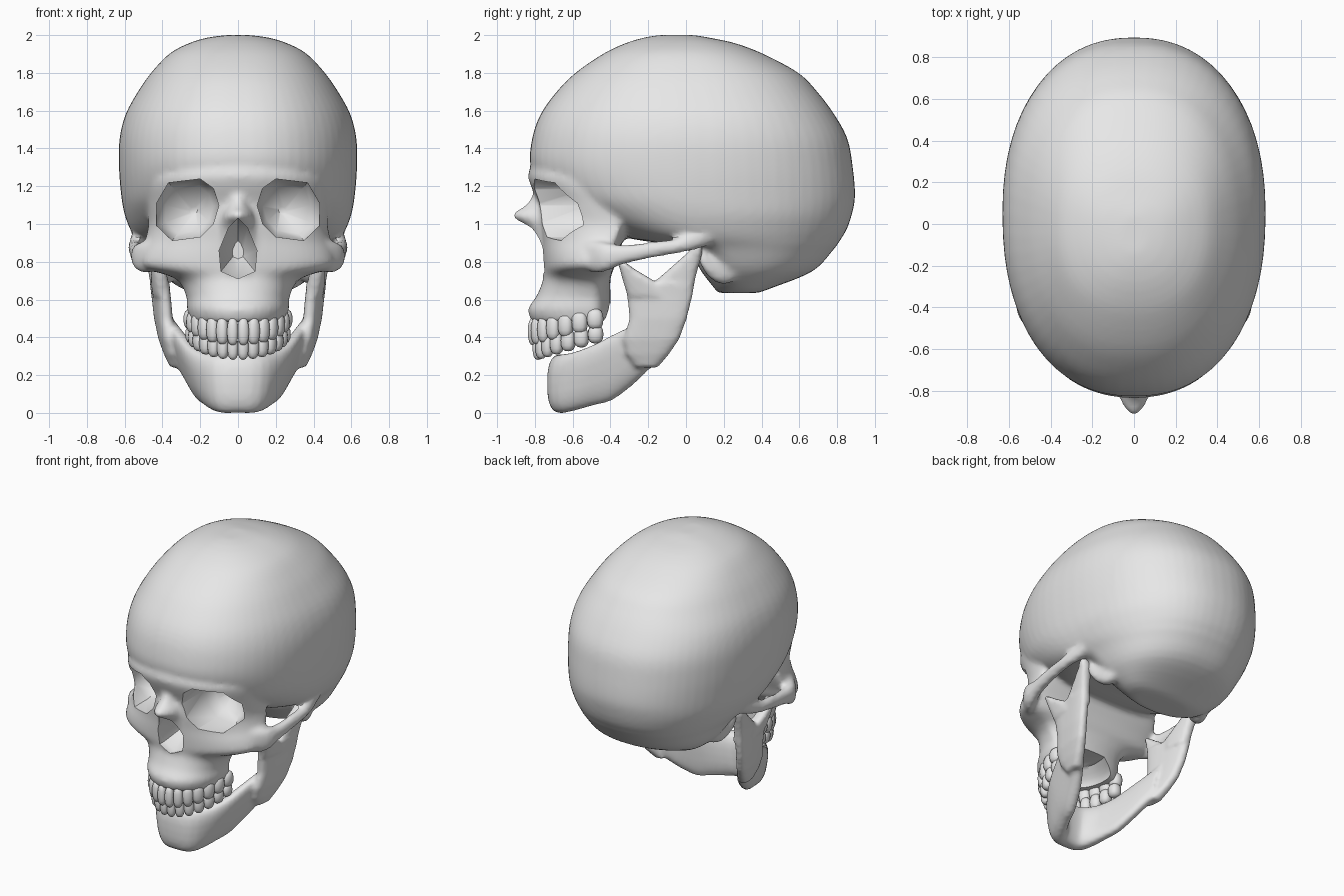
import bpy
import bmesh
from math import sin, cos, pi, radians, copysign
from mathutils import Vector

cube = bpy.data.objects.get("Cube")
if cube:
    bpy.data.objects.remove(cube)

bone = bpy.data.materials.new("bone_grey")
bone.use_nodes = True
bone.diffuse_color = (0.8, 0.8, 0.8, 1)
bone.node_tree.nodes["Principled BSDF"].inputs["Base Color"].default_value = (0.8, 0.8, 0.8, 1)


def spow(v, e):
    return copysign(abs(v) ** e, v)


def oval(p, n):
    """Unit superellipse; p = 2 is round, larger is boxier."""
    angles = [2 * pi * i / n for i in range(n)]
    return [(spow(cos(a), 2 / p), spow(sin(a), 2 / p)) for a in angles]


def spline(rows, steps=4):
    """Smooth curve through rows of numbers."""
    out = []
    for i in range(len(rows) - 1):
        a, b, c, d = (Vector(rows[min(max(k, 0), len(rows) - 1)]) for k in range(i - 1, i + 3))
        for k in range(steps):
            u = k / steps
            out.append(b + (c - a) * u / 2 + (a - b * 2.5 + c * 2 - d / 2) * u ** 2
                       + ((b - c) * 1.5 + (d - a) / 2) * u ** 3)
    return out + [Vector(rows[-1])]


def loft(bm, rings):
    loops = [[bm.verts.new(p) for p in r] for r in rings]
    n = len(loops[0])
    faces = [bm.faces.new(loops[0]), bm.faces.new(loops[-1])]
    for a, b in zip(loops, loops[1:]):
        for i in range(n):
            j = (i + 1) % n
            faces.append(bm.faces.new((a[i], a[j], b[j], b[i])))
    bmesh.ops.recalc_face_normals(bm, faces=faces)


def stack(bm, levels, p):
    """Loft of level slices: height, half width, front, widest and back y."""
    rings = []
    for z, w, front, mid, back in spline(levels):
        rings.append([(w * c, mid + s * ((back - mid) if s > 0 else (mid - front)), z)
                      for c, s in oval(p, 64)])
    loft(bm, rings)


def make(name, bm):
    mesh = bpy.data.meshes.new(name)
    bm.to_mesh(mesh)
    bm.free()
    ob = bpy.data.objects.new(name, mesh)
    bpy.context.collection.objects.link(ob)
    return ob


def fuse(ob, voxel, passes):
    m = ob.modifiers.new("fuse", 'REMESH')
    m.mode = 'VOXEL'
    m.voxel_size = voxel
    s = ob.modifiers.new("soften", 'SMOOTH')
    s.factor = 0.5
    s.iterations = passes


def finish(ob, angle):
    """Bake the modifiers, set the colour and shade."""
    dg = bpy.context.evaluated_depsgraph_get()
    mesh = bpy.data.meshes.new_from_object(ob.evaluated_get(dg))
    ob.modifiers.clear()
    ob.data = mesh
    mesh.materials.clear()
    mesh.materials.append(bone)
    bpy.ops.object.select_all(action='DESELECT')
    ob.select_set(True)
    bpy.context.view_layer.objects.active = ob
    bpy.ops.object.shade_smooth_by_angle(angle=radians(angle))


def cutter(name, outline, steps, cx, cz):
    """Loft of an x-z outline through (y, scale) steps about a centre."""
    bm = bmesh.new()
    loft(bm, [[(cx + (x - cx) * s, y, cz + (z - cz) * s) for x, z in outline]
              for y, s in steps])
    return make(name, bm)


# Braincase
bm = bmesh.new()
stack(bm, [
    (2.0, .06, -.14, -.06, .04), (1.987, .16, -.22, 0, .12),
    (1.957, .26, -.32, 0, .26), (1.9, .365, -.44, 0, .41),
    (1.8, .46, -.585, .02, .595), (1.7, .53, -.685, .03, .695),
    (1.58, .595, -.77, .05, .785), (1.45, .627, -.815, .05, .855),
    (1.3, .63, -.822, .05, .883), (1.15, .618, -.74, .05, .895),
    (1.05, .6, -.6, .08, .878), (.97, .57, -.43, .1, .85),
    (.92, .54, -.28, .15, .82), (.87, .5, 0, .22, .785),
    (.75, .42, .08, .28, .67), (.66, .3, .15, .3, .45),
    (.635, .2, .17, .28, .38)], 2.25)

# Brow, cheeks and upper jaw
stack(bm, [
    (1.34, .4, -.81, -.45, -.3), (1.26, .47, -.835, -.43, -.3),
    (1.2, .485, -.82, -.42, -.33), (1.1, .48, -.78, -.39, -.31),
    (1, .475, -.775, -.36, -.3), (.92, .49, -.765, -.38, -.33),
    (.84, .515, -.76, -.43, -.36), (.77, .5, -.755, -.46, -.38),
    (.71, .33, -.755, -.49, -.4), (.62, .275, -.79, -.5, -.4),
    (.55, .27, -.835, -.5, -.4), (.48, .25, -.815, -.5, -.41)], 2.1)

# Nasal bones
stack(bm, [
    (1.24, .07, -.8, -.68, -.6), (1.16, .07, -.81, -.68, -.6),
    (1.1, .08, -.85, -.68, -.6), (1.045, .1, -.92, -.68, -.6),
    (.98, .12, -.84, -.68, -.6), (.88, .14, -.795, -.68, -.6),
    (.74, .14, -.77, -.68, -.6)], 1.7)

# Cheek arches and the bony lumps behind the ears
arch = [(.43, -.54, .83, .05, .08), (.505, -.44, .825, .05, .08),
        (.53, -.33, .838, .038, .05), (.545, -.17, .865, .033, .042),
        (.545, -.02, .89, .033, .04), (.515, .1, .94, .045, .06),
        (.5, .2, 1, .05, .07)]
lump = [(.43, .07, .84, .03, .04), (.4, .12, .79, .05, .07),
        (.38, .2, .76, .05, .08), (.36, .3, .78, .04, .06)]
for side in (-1, 1):
    for path in (arch, lump):
        loft(bm, [[(side * (x + rx * c), y, z + rz * s) for c, s in oval(2.3, 18)]
                  for x, y, z, rx, rz in spline(path)])
skull = make("skull", bm)
fuse(skull, 0.017, 3)

# Eye sockets, nasal opening and palate hollow
socket = [(.1, 1.1), (.13, 1.19), (.2, 1.24), (.37, 1.22), (.435, 1.11),
          (.435, .99), (.35, .91), (.2, .93), (.13, 1)]
pear = [(0, 1.03), (.05, .98), (.1, .86), (.09, .75), (0, .71),
        (-.09, .75), (-.1, .86), (-.05, .98)]
cutters = [cutter("socket_cutter", [(side * x, z) for x, z in socket],
                  [(-1, 1), (-.52, .98), (-.45, .75), (-.37, .12)], side * .23, 1.07)
           for side in (-1, 1)]
cutters.append(cutter("nose_cutter", pear, [(-1, 1), (-.7, 1), (-.56, .3)], 0, .86))
bm = bmesh.new()
stack(bm, [(.4, .18, -.72, -.5, -.3), (.5, .17, -.71, -.5, -.3),
           (.58, .1, -.62, -.5, -.3)], 2.2)
cutters.append(make("palate_cutter", bm))
for c in cutters:
    c.hide_render = True
    m = skull.modifiers.new("cut", 'BOOLEAN')
    m.operation = 'DIFFERENCE'
    m.solver = 'EXACT'
    m.object = c
finish(skull, 42)
for c in cutters:
    bpy.data.objects.remove(c)

# Lower jaw: V-shaped body (x, y, centre z, half height, half thickness, outward lean)
half = [(.09, -.65, .155, .155, .07, .01), (.155, -.58, .17, .155, .062, .03),
        (.205, -.49, .2, .16, .056, .045), (.245, -.39, .24, .172, .052, .05),
        (.295, -.27, .315, .155, .048, .045), (.345, -.17, .39, .13, .044, .03)]
bm = bmesh.new()
body = [(-x, *rest) for x, *rest in reversed(half)]
body = spline(body + [(0, -.665, .155, .155, .07, 0)] + half, 3)
rings = []
for i, (x, y, z, h, t, lean) in enumerate(body):
    a, b = body[max(i - 1, 0)], body[min(i + 1, len(body) - 1)]
    d = Vector((b[0] - a[0], b[1] - a[1], 0)).normalized()
    rings.append([(x - d.y * t * c + copysign(lean, x) * s, y + d.x * t * c, z + h * s)
                  for c, s in oval(2.6, 24)])
loft(bm, rings)

# Rising branches of the lower jaw, each with two prongs (z, x, front y, back y)
branch = [(.24, .315, -.27, -.15), (.31, .345, -.32, -.09), (.39, .372, -.33, -.035),
          (.5, .395, -.3, .005), (.6, .405, -.31, .03), (.69, .415, -.325, .045)]
front_prong = [(.62, .407, -.31, -.1), (.7, .417, -.335, -.17), (.76, .42, -.35, -.27),
               (.81, .42, -.365, -.34)]
rear_prong = [(.62, .407, -.14, .035), (.7, .42, -.16, .047), (.77, .435, -.08, .065),
              (.84, .45, 0, .085), (.89, .46, .045, .085)]
for side in (-1, 1):
    for part in (branch, front_prong, rear_prong):
        rings = []
        for z, x, front, back in part:
            mid, reach = (front + back) / 2, (back - front) / 2
            rings.append([(side * (x + .042 * c + .12 * reach * s), mid + reach * s, z)
                          for c, s in oval(3, 24)])
        loft(bm, rings)
jaw = make("lower_jaw", bm)
fuse(jaw, 0.014, 3)
finish(jaw, 60)


# Teeth: rounded blocks set around each dental arch
def teeth(name, rx, ry, z0, rise, tall, short):
    count = 14
    bm = bmesh.new()
    for i in range(count):
        t = (i + .5 - count / 2) * pi / count
        k = 1 - cos(t)
        along = Vector((rx * cos(t), ry * sin(t), 0))
        width = along.length * pi / count * .54
        along.normalize()
        out = Vector((along.y, -along.x, 0))
        centre = Vector((rx * sin(t), -.44 - ry * cos(t), z0 + rise * k))
        height = tall + (short - tall) * k
        depth = .03 + .012 * k
        made = bmesh.ops.create_uvsphere(bm, u_segments=12, v_segments=8, radius=1)
        for v in made["verts"]:
            a, b, c = (spow(q, .8) for q in v.co)
            v.co = centre + along * a * width + out * b * depth
            v.co.z += c * height
    finish(make(name, bm), 60)


teeth("upper_teeth", .25, .37, .43, .075, .073, .053)
teeth("lower_teeth", .24, .345, .345, .08, .065, .047)
